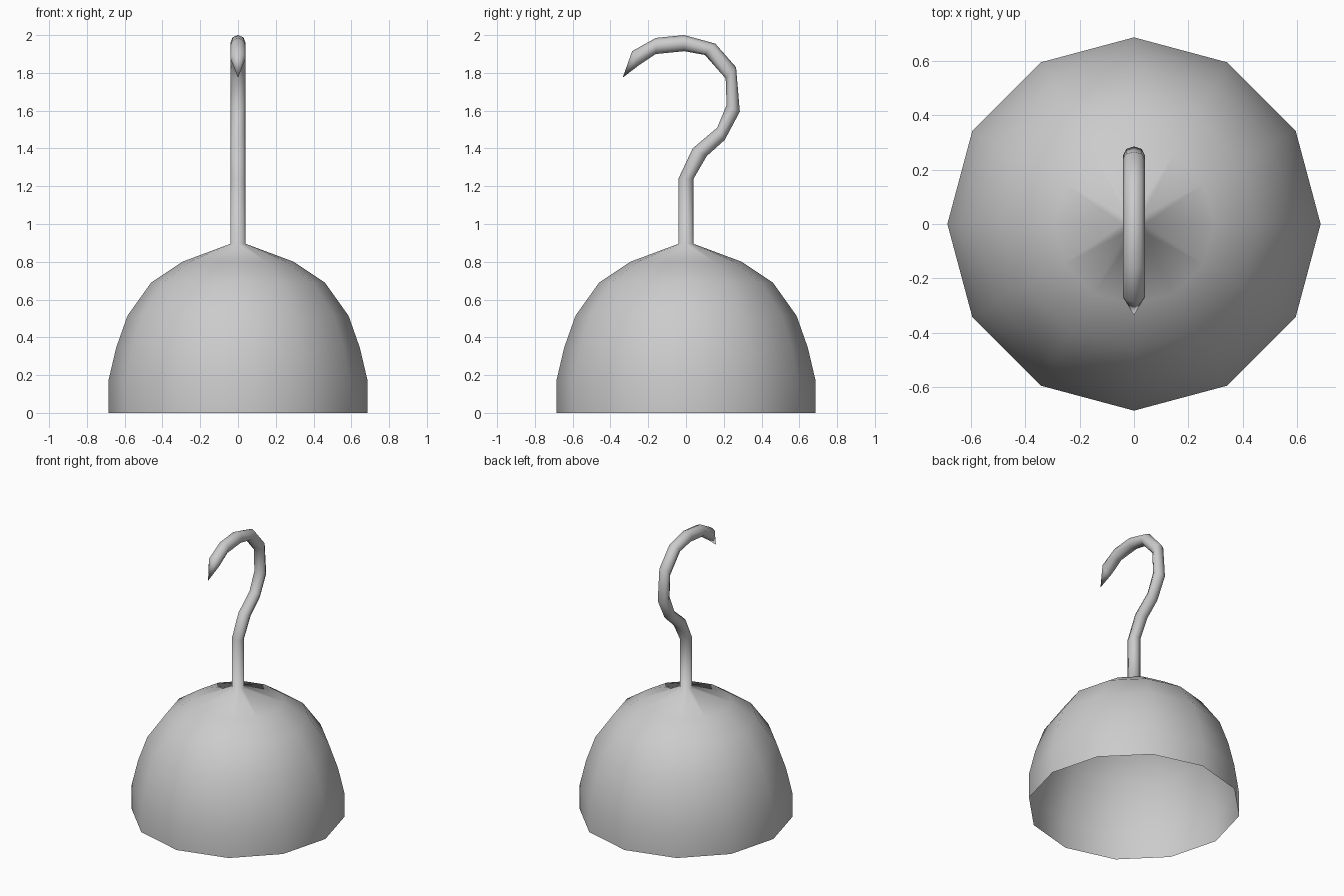
import bpy, bmesh
from math import cos, sin, tau
from mathutils import Vector

if "Cube" in bpy.data.objects:
    bpy.data.objects.remove(bpy.data.objects["Cube"])

bm = bmesh.new()


def ring(center, u, v, sides):
    """Add a closed loop of edges around center, spanned by half-axes u and v."""
    vs = [bm.verts.new(center + u * cos(tau * i / sides) + v * sin(tau * i / sides))
          for i in range(sides)]
    edges = [bm.edges.new((vs[i], vs[(i + 1) % sides])) for i in range(sides)]
    return vs, edges


# Hollow twelve-sided cup, open at the bottom: (radius, height)
cup = [(0.685, 0), (0.685, 0.175), (0.645, 0.345), (0.585, 0.515),
       (0.46, 0.69), (0.295, 0.80)]
rings = [ring(Vector((0, 0, z)), Vector((r, 0, 0)), Vector((0, r, 0)), 12)
         for r, z in cup]

# Stem and curved hook: matching (y, z) points on the inner and outer outline
inner = [(-0.04, 0.895), (-0.04, 1.24), (0.035, 1.40), (0.165, 1.51), (0.215, 1.63),
         (0.21, 1.77), (0.10, 1.895), (-0.01, 1.915), (-0.16, 1.90), (-0.25, 1.84)]
outer = [(0.04, 0.895), (0.04, 1.24), (0.11, 1.36), (0.205, 1.445), (0.285, 1.595),
         (0.265, 1.83), (0.155, 1.955), (-0.01, 2.0), (-0.16, 1.985), (-0.285, 1.915)]
for a, b in zip(inner, outer):
    a, b = Vector((0, *a)), Vector((0, *b))
    rings.append(ring((a + b) / 2, Vector((0.041, 0, 0)), (b - a) / 2, 8))

# Skin neighbouring rings
for (va, ea), (vb, eb) in zip(rings, rings[1:]):
    if len(va) == len(vb):
        n = len(va)
        for i in range(n):
            j = (i + 1) % n
            bm.faces.new((va[i], va[j], vb[j], vb[i]))
    else:
        bmesh.ops.bridge_loops(bm, edges=ea + eb)

# Pointed tip
tip = bm.verts.new((0, -0.335, 1.775))
last = rings[-1][0]
for i in range(8):
    bm.faces.new((last[i], last[(i + 1) % 8], tip))

bmesh.ops.recalc_face_normals(bm, faces=bm.faces)
for f in bm.faces:
    f.smooth = True

mesh = bpy.data.meshes.new("hook_with_cup")
bm.to_mesh(mesh)
bm.free()
bpy.context.collection.objects.link(bpy.data.objects.new("hook_with_cup", mesh))
